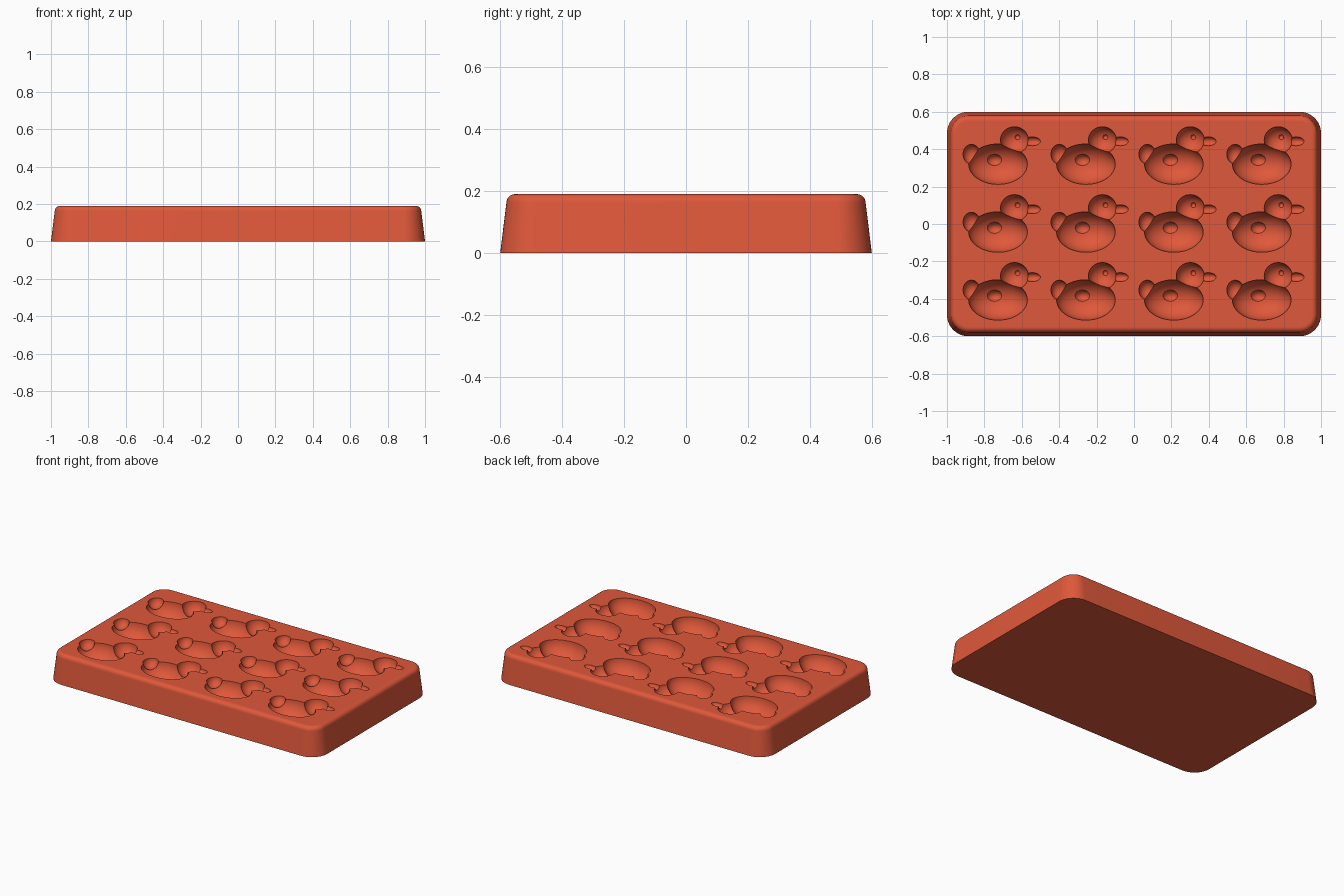
import bpy, bmesh, math
from mathutils import Matrix, Vector

if "Cube" in bpy.data.objects:
    bpy.data.objects.remove(bpy.data.objects["Cube"], do_unlink=True)

HALF_X, HALF_Y, TOP = 1.0, 0.6, 0.19
CORNER, FILLET, DRAFT = 0.115, 0.028, 0.02
ARC_STEPS = 12

silicone = bpy.data.materials.new("terracotta red silicone")
silicone.use_nodes = True
color = (0.74, 0.098, 0.043, 1)
silicone.diffuse_color = color
silicone.node_tree.nodes["Principled BSDF"].inputs["Base Color"].default_value = color


def make_object(name, bm):
    mesh = bpy.data.meshes.new(name)
    bmesh.ops.recalc_face_normals(bm, faces=bm.faces)
    bm.to_mesh(mesh)
    bm.free()
    mesh.materials.append(silicone)
    obj = bpy.data.objects.new(name, mesh)
    bpy.context.collection.objects.link(obj)
    return obj


def rounded_ring(bm, inset, z):
    """Rounded rectangle of vertices, pulled in by inset."""
    r = CORNER - inset
    ring = []
    for quarter, (sx, sy) in enumerate([(1, 1), (-1, 1), (-1, -1), (1, -1)]):
        for i in range(ARC_STEPS + 1):
            a = (quarter + i / ARC_STEPS) * math.pi / 2
            ring.append(bm.verts.new((sx * (HALF_X - CORNER) + r * math.cos(a),
                                      sy * (HALF_Y - CORNER) + r * math.sin(a), z)))
    return ring


# Tapered tray block with a rounded top rim
bm = bmesh.new()
profile = [(0, 0), (DRAFT * 0.95, TOP - FILLET - 0.008)]
for i in range(7):
    a = i / 6 * math.pi / 2
    profile.append((DRAFT + FILLET * (1 - math.cos(a)), TOP - FILLET * (1 - math.sin(a))))
profile.append((DRAFT + FILLET + 0.006, TOP))
rings = [rounded_ring(bm, inset, z) for inset, z in profile]
for low, high in zip(rings, rings[1:]):
    for i in range(len(low)):
        j = (i + 1) % len(low)
        bm.faces.new((low[i], low[j], high[j], high[i]))
bm.faces.new(rings[0][::-1])
bm.faces.new(rings[-1])
tray = make_object("mould_tray", bm)

# Duck cavity parts: offset from the body centre, radii, segments
PARTS = {
    "body": ((0, 0, 0.001), (0.157, 0.108, 0.11), 56),
    "head": ((0.088, 0.128, 0.001), (0.075, 0.072, 0.075), 40),
    "beak": ((0.183, 0.122, 0.001), (0.044, 0.024, 0.026), 28),
    "tail": ((-0.142, 0.053, 0.001), (0.045, 0.053, 0.05), 32),
    "wing": ((-0.017, 0.02, -0.08), (0.045, 0.035, 0.045), 32),
    "eye": ((0.104, 0.144, -0.068), (0.014, 0.014, 0.014), 16),
}

# Carve each part of all twelve ducks out of the tray
bpy.ops.object.select_all(action="DESELECT")
bpy.context.view_layer.objects.active = tray
tray.select_set(True)
for name, (offset, radii, segments) in PARTS.items():
    bm = bmesh.new()
    for col in range(4):
        for row in range(3):
            centre = Vector((-0.727 + 0.47 * col, 0.32 - 0.363 * row, TOP)) + Vector(offset)
            bmesh.ops.create_uvsphere(
                bm, u_segments=segments, v_segments=segments // 2, radius=1,
                matrix=Matrix.Translation(centre) @ Matrix.Diagonal((*radii, 1)))
    cutter = make_object(name + "_cutter", bm)
    cutter.hide_render = True
    cut = tray.modifiers.new(name + "_cavity", "BOOLEAN")
    cut.operation = "DIFFERENCE"
    cut.solver = "MANIFOLD"
    cut.object = cutter
    bpy.ops.object.modifier_apply(modifier=cut.name)
    bpy.data.objects.remove(cutter, do_unlink=True)

# Smooth curves, crisp cavity rims
bpy.ops.object.shade_smooth_by_angle(angle=math.radians(30))
